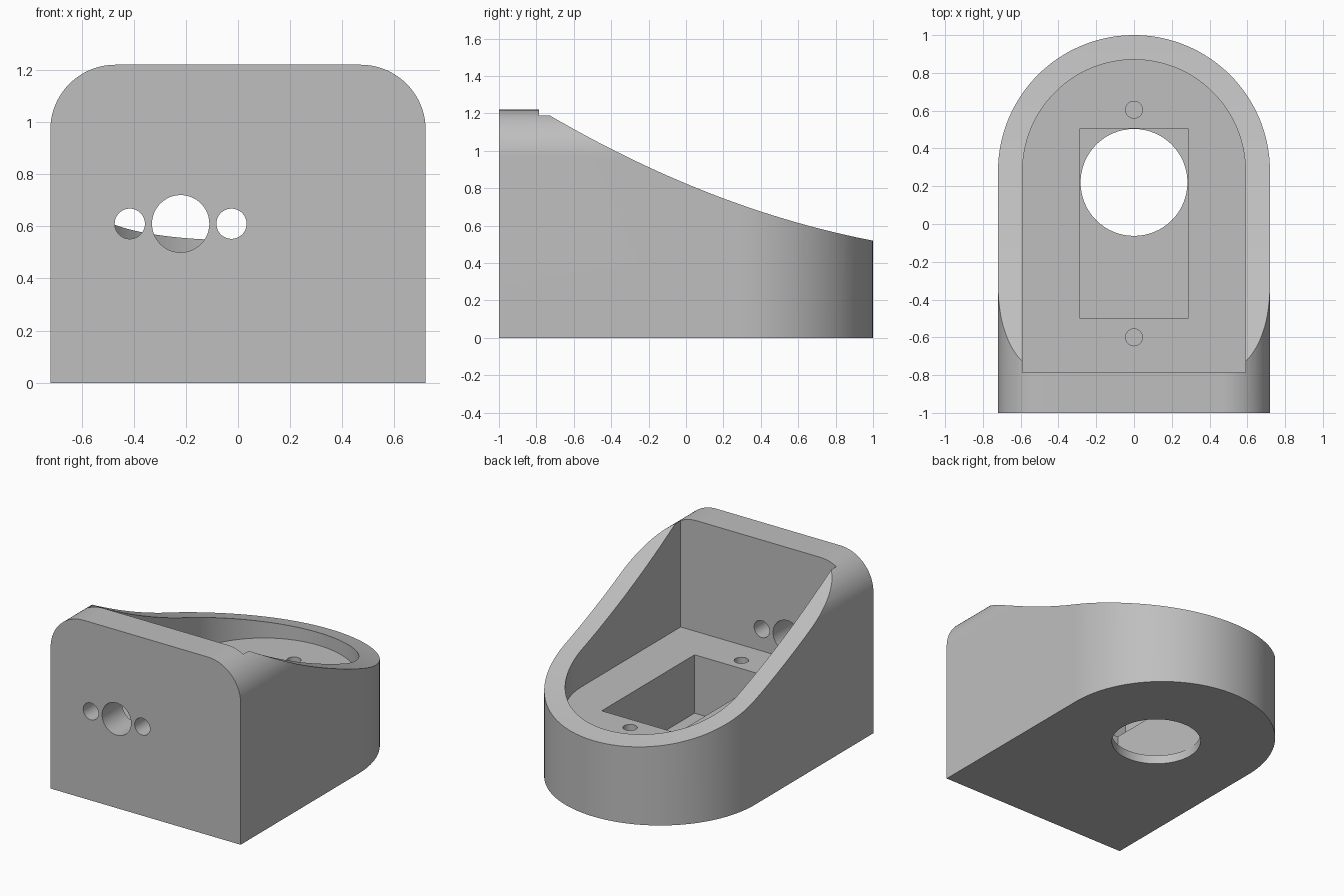
import bpy
import bmesh
import math
from mathutils import Vector

default = bpy.data.objects.get("Cube")
if default:
    bpy.data.objects.remove(default, do_unlink=True)

grey = bpy.data.materials.new("light grey plastic")
grey.use_nodes = True
COLOUR = (0.52, 0.52, 0.52, 1)
grey.diffuse_color = COLOUR
grey.node_tree.nodes["Principled BSDF"].inputs["Base Color"].default_value = COLOUR


def prism(name, points, axis, low, high):
    """Extrude a closed 2D profile along one axis."""
    def place(a, b, c):
        return Vector({"x": (c, a, b), "y": (a, c, b), "z": (a, b, c)}[axis])
    bm = bmesh.new()
    base = bm.faces.new([bm.verts.new(place(a, b, low)) for a, b in points])
    moved = bmesh.ops.extrude_face_region(bm, geom=[base])["geom"]
    bmesh.ops.translate(bm, vec=place(0, 0, high - low),
                        verts=[v for v in moved if isinstance(v, bmesh.types.BMVert)])
    bmesh.ops.recalc_face_normals(bm, faces=bm.faces)
    mesh = bpy.data.meshes.new(name)
    bm.to_mesh(mesh)
    bm.free()
    mesh.materials.append(grey)
    obj = bpy.data.objects.new(name, mesh)
    bpy.context.collection.objects.link(obj)
    return obj


def arc(cx, cy, r, start, end, steps):
    angles = [math.radians(start + (end - start) * i / steps) for i in range(steps + 1)]
    return [(cx + r * math.cos(t), cy + r * math.sin(t)) for t in angles]


def circle(cx, cy, r, steps=48):
    return arc(cx, cy, r, 0, 360, steps)[:-1]


def arch(half, front, centre):
    """Plan outline: straight front, semicircular back."""
    return [(-half, front), (half, front)] + arc(0, centre, half, 0, 180, 64)


def rectangle(x0, x1, y0, y1):
    return [(x0, y0), (x1, y0), (x1, y1), (x0, y1)]


HALF, TOP, FILLET, CENTRE = 0.72, 1.22, 0.25, 0.28
FLOOR, BASE, WALL = 0.46, 0.06, -0.785

# Main body
body = prism("housing", arch(HALF, -1, CENTRE), "z", 0, TOP)
cutters = []

# Rounded upper corners
for side in (-1, 1):
    corner = arc(HALF - FILLET, TOP - FILLET, FILLET, 0, 90, 20)
    corner += [(HALF - FILLET, 1.5), (1, 1.5), (1, TOP - FILLET)]
    cutters.append(prism("corner_cutter", [(side * x, z) for x, z in corner], "y", -1.2, 1.2))

# Sweeping top slope
ys = [-0.8 + 1.9 * i / 40 for i in range(41)]
slope = [(y, 0.825 - 0.418 * y + 0.113 * y * y) for y in ys]
cutters.append(prism("slope_cutter", slope + [(1.1, 1.5), (-0.8, 1.5)], "x", -1.2, 1.2))

# Inner cavity, rectangular pocket and round opening in the base
cutters.append(prism("cavity_cutter", arch(0.59, WALL, CENTRE), "z", FLOOR, 1.6))
cutters.append(prism("pocket_cutter", rectangle(-0.285, 0.285, -0.5, 0.505), "z", BASE, 0.7))
cutters.append(prism("opening_cutter", circle(0, 0.22, 0.283, 64), "z", -0.2, 0.3))

# Blind screw holes in the cavity floor
for y in (-0.6, 0.605):
    cutters.append(prism("screw_cutter", circle(0, y, 0.045, 24), "z", 0.16, 0.7))

# Holes through the front wall
for x, r in ((-0.415, 0.058), (-0.22, 0.11), (-0.025, 0.058)):
    cutters.append(prism("front_hole_cutter", circle(x, 0.61, r), "y", -1.2, -0.6))

# Cut everything out of the body
bpy.ops.object.select_all(action="DESELECT")
body.select_set(True)
bpy.context.view_layer.objects.active = body
for cutter in cutters:
    cutter.hide_render = True
    mod = body.modifiers.new("cut", "BOOLEAN")
    mod.operation = "DIFFERENCE"
    mod.solver = "EXACT"
    mod.object = cutter
    bpy.ops.object.modifier_apply(modifier=mod.name)
    bpy.data.objects.remove(cutter, do_unlink=True)

bpy.ops.object.shade_smooth_by_angle(angle=math.radians(25))
